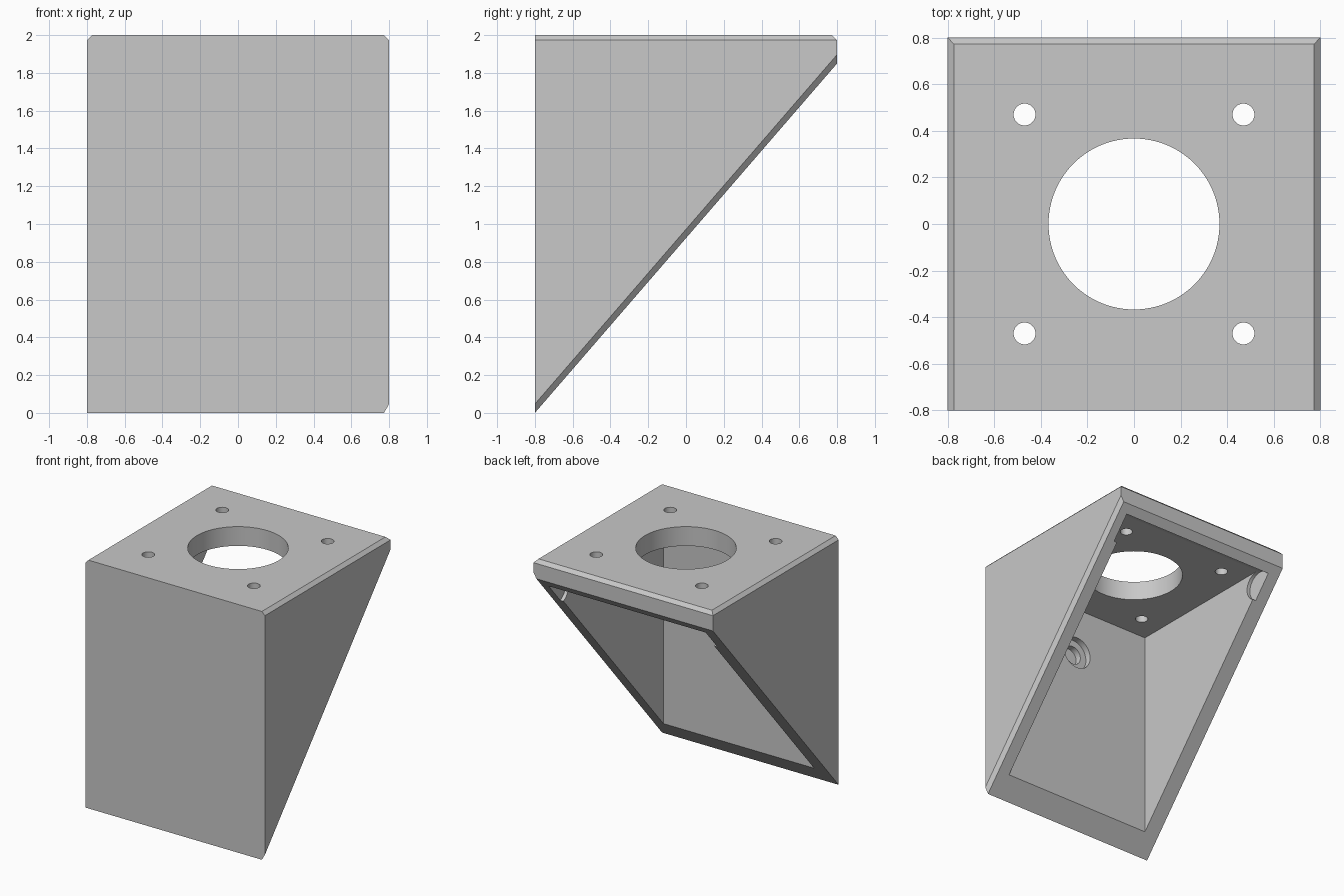
import bpy
import bmesh
from math import pi
from mathutils import Matrix, Vector

if "Cube" in bpy.data.objects:
    bpy.data.objects.remove(bpy.data.objects["Cube"], do_unlink=True)

HALF, TOP, CHAMFER = 0.8, 2.0, 0.027
WALL, CEILING = 0.128, 1.845
BACK_DROP = 1.85          # height of the slope at the back edge
INNER = HALF - WALL

grey = bpy.data.materials.new("light_grey")
grey.use_nodes = True
grey.diffuse_color = (0.58, 0.58, 0.58, 1)
grey.node_tree.nodes["Principled BSDF"].inputs["Base Color"].default_value = grey.diffuse_color


def make_object(name, bm):
    bmesh.ops.recalc_face_normals(bm, faces=bm.faces)
    mesh = bpy.data.meshes.new(name)
    bm.to_mesh(mesh)
    bm.free()
    obj = bpy.data.objects.new(name, mesh)
    bpy.context.collection.objects.link(obj)
    mesh.materials.append(grey)
    return obj


def box(low, high):
    bm = bmesh.new()
    low, high = Vector(low), Vector(high)
    matrix = Matrix.Translation((low + high) / 2) @ Matrix.Diagonal((*(high - low), 1))
    bmesh.ops.create_cube(bm, size=1, matrix=matrix)
    return bm


def cylinder(center, radius, length, axis="Z", sides=64):
    bm = bmesh.new()
    turn = {"X": Matrix.Rotation(pi / 2, 4, "Y"),
            "Y": Matrix.Rotation(pi / 2, 4, "X"), "Z": Matrix()}[axis]
    bmesh.ops.create_cone(bm, cap_ends=True, segments=sides, radius1=radius, radius2=radius,
                          depth=length, matrix=Matrix.Translation(center) @ turn)
    return bm


def slice_off(bm, point, normal):
    """Remove everything on the normal's side of a plane and cap the cut."""
    geom = bm.verts[:] + bm.edges[:] + bm.faces[:]
    cut = bmesh.ops.bisect_plane(bm, geom=geom, plane_co=point, plane_no=Vector(normal).normalized(),
                                 clear_outer=True)["geom_cut"]
    edges = [e for e in cut if isinstance(e, bmesh.types.BMEdge)]
    bmesh.ops.holes_fill(bm, edges=edges, sides=0)


def carve(target, name, bm):
    cutter = make_object(name, bm)
    cutter.hide_render = True
    mod = target.modifiers.new(name, "BOOLEAN")
    mod.operation, mod.solver, mod.object = "DIFFERENCE", "EXACT", cutter
    bpy.context.view_layer.objects.active = target
    bpy.ops.object.modifier_apply(modifier=mod.name)
    bpy.data.objects.remove(cutter, do_unlink=True)


# Outer wedge: a block sliced along the slope, with chamfered edges
shell = box((-HALF, -HALF, 0), (HALF, HALF, TOP))
slope = Vector((0, 2 * HALF, BACK_DROP))
slice_off(shell, (0, -HALF, 0), (0, BACK_DROP, -2 * HALF))
for direction in ((1, 0, 0), (-1, 0, 0), (0, 1, 0)):
    d = Vector(direction)
    slice_off(shell, d * HALF + Vector((0, 0, TOP - CHAMFER)), d + Vector((0, 0, 1)))
slice_off(shell, (HALF - CHAMFER, -HALF, 0), slope.cross(Vector((CHAMFER, 0, 0.047))))
bracket = make_object("wedge_bracket", shell)

# Hollow interior, open along the slope, with a rounded groove behind
carve(bracket, "cavity", box((-INNER, -INNER, -0.2), (INNER, 0.65, CEILING)))
carve(bracket, "back_groove", cylinder((0, 0.65, CEILING - 0.118), 0.118, 1.4, "X"))

# Central opening and four screw holes through the top plate
carve(bracket, "center_hole", cylinder((0, 0, 1.95), 0.367, 0.5, sides=96))
for x in (-0.47, 0.47):
    for y in (-0.47, 0.47):
        carve(bracket, "screw_hole", cylinder((x, y, 1.95), 0.047, 0.5, sides=32))

# Stepped blind recess on the inside of the front wall
for radius, depth in ((0.13, 0.05), (0.075, 0.1)):
    carve(bracket, "front_recess", cylinder((0, -INNER, 1.467), radius, 2 * depth, "Y", 48))

bpy.ops.object.select_all(action="DESELECT")
bracket.select_set(True)
bpy.context.view_layer.objects.active = bracket
bpy.ops.object.shade_smooth_by_angle(angle=pi / 6)
